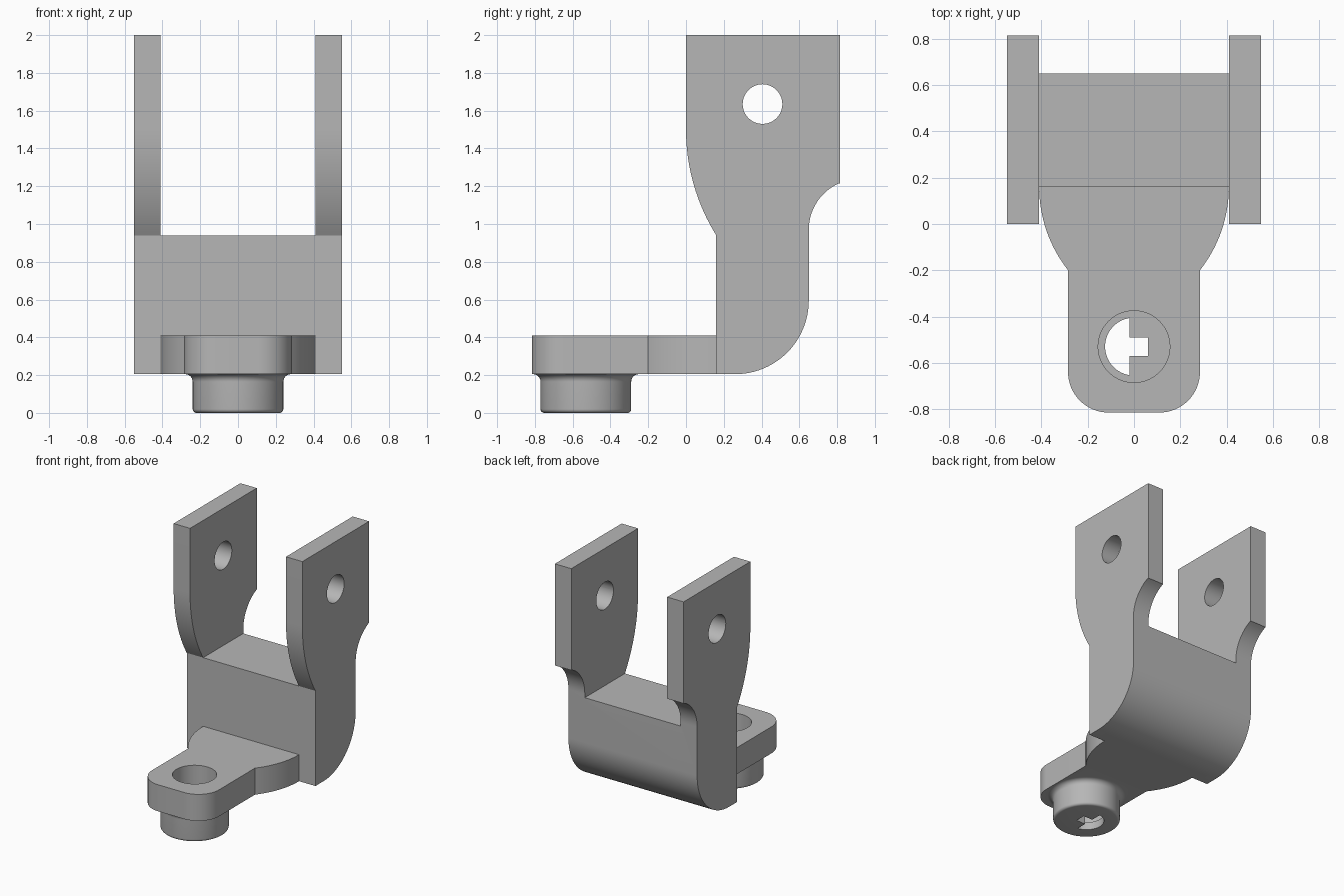
import bpy
import bmesh
from math import acos, asin, cos, sin, radians, degrees, pi
from mathutils import Vector

if "Cube" in bpy.data.objects:
    bpy.data.objects.remove(bpy.data.objects["Cube"], do_unlink=True)

GREY = (0.47, 0.47, 0.47, 1.0)
metal = bpy.data.materials.new("plain grey metal")
metal.use_nodes = True
metal.diffuse_color = GREY
metal.node_tree.nodes["Principled BSDF"].inputs["Base Color"].default_value = GREY


def arc(cu, cv, r, start, end, n=16):
    """Points on an arc, angles in degrees."""
    angles = [radians(start + (end - start) * i / n) for i in range(n + 1)]
    return [(cu + r * cos(a), cv + r * sin(a)) for a in angles]


def finish(name, bm):
    bmesh.ops.remove_doubles(bm, verts=bm.verts, dist=1e-5)
    bmesh.ops.recalc_face_normals(bm, faces=bm.faces)
    mesh = bpy.data.meshes.new(name)
    bm.to_mesh(mesh)
    bm.free()
    mesh.materials.append(metal)
    obj = bpy.data.objects.new(name, mesh)
    bpy.context.collection.objects.link(obj)
    return obj


def prism(name, outline, low, high, axis="z"):
    """Extrude an outline: (y, z) along x, or (x, y) along z."""
    bm = bmesh.new()
    place = (lambda u, v: (low, u, v)) if axis == "x" else (lambda u, v: (u, v, low))
    face = bm.faces.new([bm.verts.new(place(u, v)) for u, v in outline])
    moved = bmesh.ops.extrude_face_region(bm, geom=[face])["geom"]
    step = Vector((1, 0, 0) if axis == "x" else (0, 0, 1)) * (high - low)
    bmesh.ops.translate(bm, vec=step, verts=[g for g in moved if isinstance(g, bmesh.types.BMVert)])
    return finish(name, bm)


def lathe(name, profile, x, y, steps=64):
    """Spin an (r, z) profile about a vertical axis."""
    bm = bmesh.new()
    verts = [bm.verts.new((x + r, y, z)) for r, z in profile]
    edges = [bm.edges.new(pair) for pair in zip(verts, verts[1:])]
    bmesh.ops.spin(bm, geom=verts + edges, cent=(x, y, 0), axis=(0, 0, 1),
                   angle=2 * pi, steps=steps)
    return finish(name, bm)


def combine(target, tool, operation):
    """Apply a boolean and drop the tool."""
    mod = target.modifiers.new("join", "BOOLEAN")
    mod.object, mod.operation, mod.solver = tool, operation, "EXACT"
    bpy.context.view_layer.objects.active = target
    bpy.ops.object.modifier_apply(modifier=mod.name)
    bpy.data.objects.remove(tool, do_unlink=True)


# Fork: side profile across the full width, with slot and pin hole cut out
BASE, SEAT = 0.205, 0.94
front_r, back_r = 1.06, 0.268
front_a = degrees(asin((1.5 - SEAT) / front_r))
back_a = degrees(asin(0.245 / back_r))
side = [(0.16, BASE)]
side += arc(0.26, 0.595, 0.39, -90, 0, 24)
side += arc(0.65 + back_r, 0.97, back_r, 180, 180 - back_a)
side += [(0.815, 1.215), (0.815, 2.0), (0.0, 2.0)]
side += arc(front_r, 1.5, front_r, 180, 180 + front_a)
fork = prism("fork_bracket", side, -0.55, 0.55, "x")
slot = prism("slot_cutter", [(-0.41, -0.2), (0.41, -0.2), (0.41, 1), (-0.41, 1)], SEAT, 2.2)
combine(fork, slot, "DIFFERENCE")
pin = prism("pin_cutter", arc(0.405, 1.635, 0.105, 0, 360, 48)[:-1], -0.7, 0.7, "x")
combine(fork, pin, "DIFFERENCE")

# Foot plate: waisted tongue with rounded front corners, mirrored in x
HOLE_Y = -0.53
waist_r = 0.58
waist_a = degrees(asin(0.36 / waist_r))
half = [(0.41, 0.25)]
half += arc(0.41 - waist_r, 0.16, waist_r, 0, -waist_a)
half += arc(0.11, -0.64, 0.175, 0, -90)
outline = half + [(-x, y) for x, y in reversed(half)]
plate = prism("foot_plate", outline, BASE, 0.41)
combine(fork, plate, "UNION")

# Round boss under the foot, flared at the top and eased at the bottom
boss_profile = [(0.0, 0.0)]
boss_profile += arc(0.22, 0.02, 0.02, -90, 0, 5)
boss_profile += arc(0.28, BASE - 0.04, 0.04, 180, 90, 8)
boss_profile += [(0.24, BASE + 0.03), (0.0, BASE + 0.03)]
combine(fork, lathe("boss", boss_profile, 0, HOLE_Y), "UNION")

# Blind bore from above, then a half-round keyed opening through its floor
bore = prism("bore_cutter", arc(0, HOLE_Y, 0.155, 0, 360, 64)[:-1], 0.06, 0.6)
combine(fork, bore, "DIFFERENCE")
key_r, flat = 0.125, -0.02
start = degrees(acos(flat / key_r))
key = arc(0, HOLE_Y, key_r, start, 360 - start, 28)
key += [(flat, HOLE_Y - 0.04), (0.06, HOLE_Y - 0.04), (0.06, HOLE_Y + 0.04), (flat, HOLE_Y + 0.04)]
combine(fork, prism("key_cutter", key, -0.1, 0.12), "DIFFERENCE")

# Smooth curves, crisp edges
bpy.ops.object.select_all(action="DESELECT")
fork.select_set(True)
bpy.context.view_layer.objects.active = fork
bpy.ops.object.shade_smooth_by_angle(angle=radians(25))
